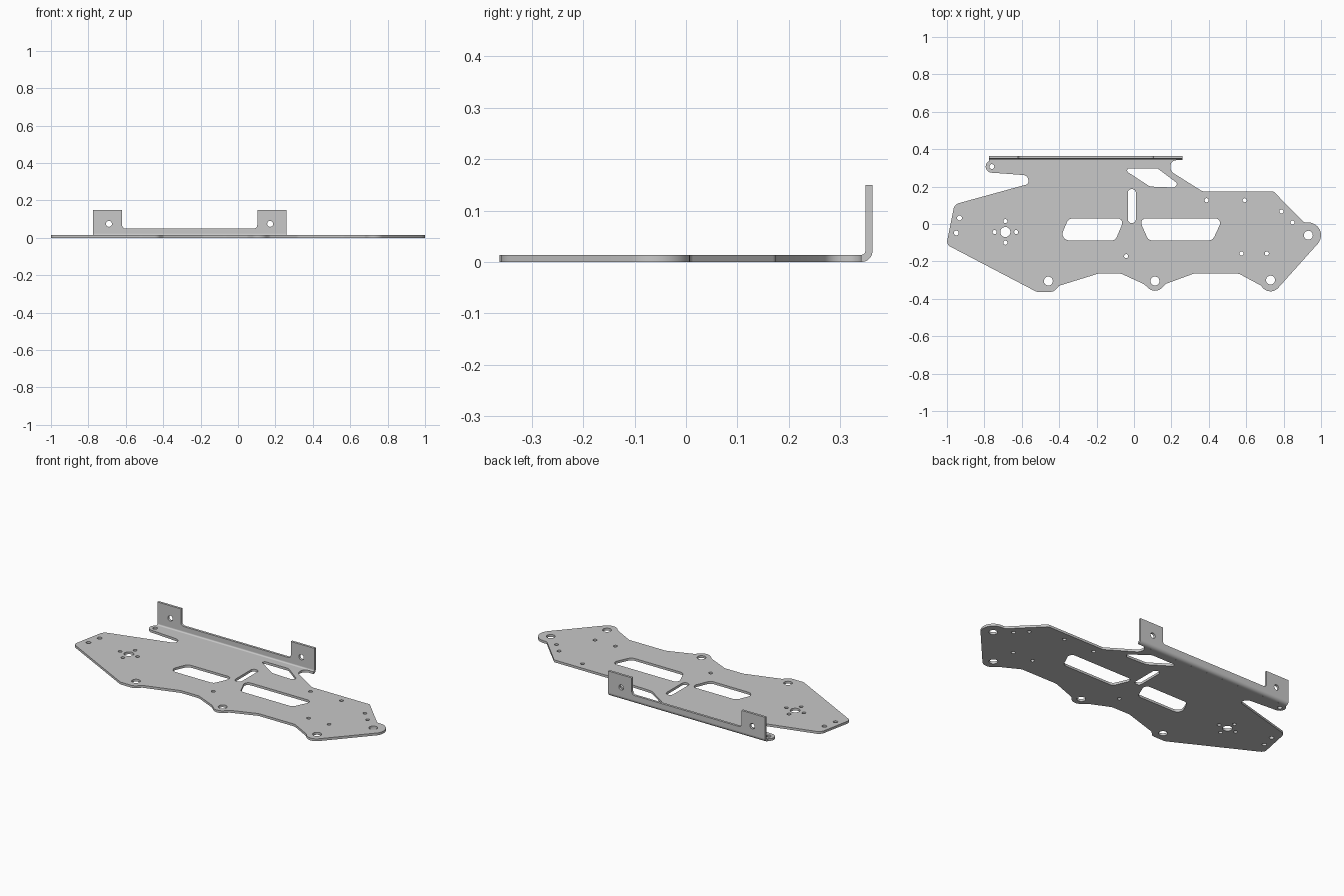
import bpy
from math import radians, cos, sin, tan, pi
from mathutils import Vector

THICK = 0.014

cube = bpy.data.objects.get("Cube")
if cube:
    bpy.data.objects.remove(cube)

metal = bpy.data.materials.new("grey metal")
metal.use_nodes = True
grey = (0.58, 0.58, 0.58, 1)
metal.diffuse_color = grey
metal.node_tree.nodes["Principled BSDF"].inputs["Base Color"].default_value = grey


def arc(x, y, radius, start, end, steps=12):
    """Sharp-cornered points along an arc, angles in degrees."""
    angles = [radians(start + (end - start) * i / steps) for i in range(steps + 1)]
    return [(x + radius * cos(a), y + radius * sin(a), 0) for a in angles]


def circle(x, y, radius):
    return arc(x, y, radius, 0, 345, 23)


def rounded(corners, steps=6):
    """Replace each (x, y, radius) corner by a tangent arc."""
    result = []
    for i, (x, y, radius) in enumerate(corners):
        point = Vector((x, y))
        before = Vector(corners[i - 1][:2]) - point
        after = Vector(corners[(i + 1) % len(corners)][:2]) - point
        if radius == 0:
            result.append(point)
            continue
        half = before.angle(after) / 2
        reach = min(radius / tan(half), before.length * 0.48, after.length * 0.48)
        radius = reach * tan(half)
        middle = (before.normalized() + after.normalized()).normalized()
        centre = point + middle * (radius / sin(half))
        start = point + before.normalized() * reach - centre
        end = point + after.normalized() * reach - centre
        turn = start.angle(end)
        for k in range(steps + 1):
            f = k / steps
            result.append(centre + (start * sin((1 - f) * turn) + end * sin(f * turn)) / sin(turn))
    return result


def finish(obj):
    obj.data.materials.append(metal)
    bpy.ops.object.select_all(action='DESELECT')
    obj.select_set(True)
    bpy.context.view_layer.objects.active = obj
    if obj.type == 'CURVE':
        bpy.ops.object.convert(target='MESH')
    bpy.ops.object.shade_smooth_by_angle(angle=radians(30))


def sheet(name, loops, location, tilt=0):
    """Flat sheet from an outline followed by its cut-outs."""
    curve = bpy.data.curves.new(name, 'CURVE')
    curve.dimensions = '2D'
    curve.fill_mode = 'BOTH'
    curve.extrude = THICK / 2
    for loop in loops:
        points = rounded(loop)
        spline = curve.splines.new('POLY')
        spline.points.add(len(points) - 1)
        for target, point in zip(spline.points, points):
            target.co = (point[0], point[1], 0, 1)
        spline.use_cyclic_u = True
    obj = bpy.data.objects.new(name, curve)
    bpy.context.collection.objects.link(obj)
    obj.location = location
    obj.rotation_euler.x = tilt
    finish(obj)


# Base plate outline: front edge with three mounting lobes
outline = [(-1.003, -.11, .03), (-.52, -.363, .04), (-.43, -.363, .04), (-.4, -.33, .02),
           (-.19, -.265, .05), (-.07, -.265, .05), (.05, -.32, .03)]
outline += arc(.112, -.305, .052, 215, 325)
outline += [(.17, -.32, .03), (.32, -.265, .05), (.56, -.265, .05), (.68, -.33, .03)]
outline += arc(.73, -.305, .055, 220, 318)
# Right nose and rear edge up to the bend
outline += arc(.932, -.06, .068, -42, 90)
outline += [(.91, .008, .02), (.745, .175, .02), (.365, .175, .02), (.19, .285, .05),
            (.2, .34, .03), (.258, .342, 0), (-.775, .342, 0)]
# Ear and open slot at the left
outline += arc(-.76, .307, .033, 118, 262)
outline += [(-.7, .27, .03), (-.57, .26, .04), (-.56, .215, .02), (-.96, .105, .04)]

# Windows in the plate
windows = [
    [(-.35, .03, .035), (-.05, .03, .025), (-.1, -.088, .03), (-.4, -.088, .035)],
    [(.025, .03, .025), (.475, .03, .025), (.42, -.088, .035), (.078, -.088, .03)],
    [(-.033, .187, .021), (.01, .187, .021), (.01, .005, .021), (-.033, .005, .021)],
    [(-.065, .298, .012), (.125, .298, .03), (.235, .215, .03), (.215, .195, .012),
     (.085, .2, .04)],
]

# Round holes grouped by radius
holes = {
    .024: [(-.458, -.305), (.112, -.305), (.73, -.3), (.932, -.06)],
    .027: [(-.688, -.043)],
    .013: [(-.76, .307), (-.933, .032), (-.95, -.048)],
    .011: [(-.688, .015), (-.688, -.1), (-.745, -.043), (-.63, -.043), (-.042, -.172),
           (.388, .127), (.592, .127), (.788, .067), (.847, .008), (.575, -.158), (.71, -.158)],
}
loops = [outline] + windows
loops += [circle(x, y, radius) for radius, spots in holes.items() for x, y in spots]
sheet("base_plate", loops, (0, 0, THICK / 2))

# Upright flange with a tab at each end
LEFT, RIGHT, BACK, BEND = -.775, .258, .363, .022
flange = [(LEFT, BEND, 0), (RIGHT, BEND, 0), (RIGHT, .15, 0), (.103, .15, 0),
          (.103, .05, .018), (-.62, .05, .018), (-.62, .15, 0), (LEFT, .15, 0)]
tab_holes = [circle(x, .075, .016) for x in (-.69, .172)]
sheet("rear_flange", [flange] + tab_holes, (0, BACK - THICK / 2, 0), pi / 2)

# Curved bend joining plate and flange
angles = [pi / 2 * i / 8 for i in range(9)]
profile = [(BACK - BEND + r * sin(a), BEND - r * cos(a))
           for r, sweep in ((BEND, angles), (BEND - THICK, angles[::-1])) for a in sweep]
count = len(profile)
verts = [(x, y, z) for x in (LEFT, RIGHT) for y, z in profile]
faces = [(i, i + count, (i + 1) % count + count, (i + 1) % count) for i in range(count)]
for i in range(8):
    strip = (i, i + 1, count - 2 - i, count - 1 - i)
    faces += [strip, tuple(v + count for v in reversed(strip))]
mesh = bpy.data.meshes.new("flange_bend")
mesh.from_pydata(verts, [], faces)
bend = bpy.data.objects.new("flange_bend", mesh)
bpy.context.collection.objects.link(bend)
finish(bend)
